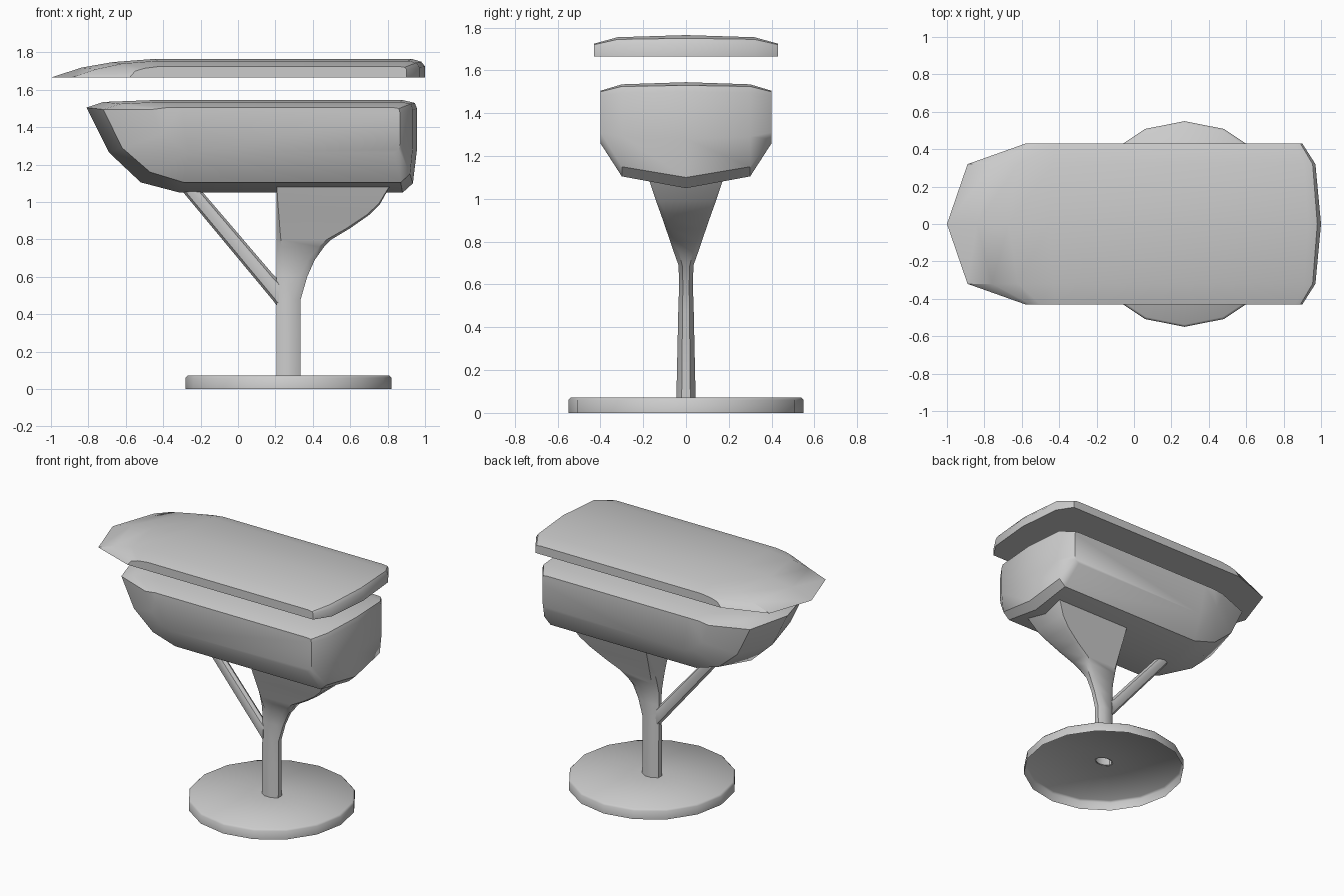
import bpy, bmesh
from math import cos, sin, pi


def loft(name, rings, cap_start=True, cap_end=True, angle=40):
    """Skin a list of equal-length closed rings into one mesh object."""
    bm = bmesh.new()
    vs = [[bm.verts.new(p) for p in r] for r in rings]
    n = len(rings[0])
    for a, b in zip(vs, vs[1:]):
        for i in range(n):
            j = (i + 1) % n
            bm.faces.new((a[i], a[j], b[j], b[i]))
    if cap_start:
        bm.faces.new(vs[0])
    if cap_end:
        bm.faces.new(vs[-1])
    bmesh.ops.recalc_face_normals(bm, faces=bm.faces)
    me = bpy.data.meshes.new(name)
    bm.to_mesh(me)
    bm.free()
    ob = bpy.data.objects.new(name, me)
    bpy.context.collection.objects.link(ob)
    bpy.ops.object.select_all(action='DESELECT')
    ob.select_set(True)
    bpy.context.view_layer.objects.active = ob
    bpy.ops.object.shade_smooth_by_angle(angle=angle * pi / 180)
    return ob


def mirrored_slices(slices):
    """Side profiles at y = outer, inner, 0 -> full set across the width."""
    def ring(y, prof):
        return [(x, y, z) for x, z in prof]
    return ([ring(-y, p) for y, p in slices]
            + [ring(y, p) for y, p in reversed(slices[:-1])])


# Lid: thin crowned shell with a pointed front
lid = [
    (0.43, [(-0.58, 1.665), (-0.55, 1.70), (-0.50, 1.715), (-0.42, 1.725),
            (0.86, 1.725), (0.89, 1.72), (0.90, 1.71), (0.90, 1.665)]),
    (0.32, [(-0.89, 1.665), (-0.76, 1.71), (-0.62, 1.74), (-0.43, 1.755),
            (0.91, 1.755), (0.955, 1.745), (0.97, 1.72), (0.97, 1.665)]),
    (0.0, [(-1.0, 1.665), (-0.84, 1.718), (-0.67, 1.748), (-0.45, 1.765),
           (0.93, 1.765), (0.98, 1.75), (1.0, 1.725), (1.0, 1.665)]),
]
loft("lid", mirrored_slices(lid))

# Body: boat-shaped box
body = [
    (0.40, [(-0.46, 1.495), (-0.38, 1.505), (-0.30, 1.505), (0.83, 1.505),
            (0.86, 1.50), (0.865, 1.48), (0.865, 1.31), (0.86, 1.28),
            (0.83, 1.26), (-0.26, 1.26), (-0.34, 1.28), (-0.41, 1.36)]),
    (0.30, [(-0.72, 1.495), (-0.63, 1.525), (-0.43, 1.535), (0.87, 1.535),
            (0.925, 1.525), (0.935, 1.495), (0.935, 1.29), (0.92, 1.15),
            (0.87, 1.105), (-0.29, 1.105), (-0.47, 1.16), (-0.62, 1.29)]),
    (0.0, [(-0.81, 1.505), (-0.72, 1.535), (-0.45, 1.545), (0.88, 1.545),
           (0.945, 1.53), (0.957, 1.50), (0.957, 1.28), (0.935, 1.10),
           (0.88, 1.05), (-0.31, 1.05), (-0.52, 1.105), (-0.69, 1.265)]),
]
loft("body", mirrored_slices(body))

# Post: slim column flaring backwards into a rectangular bracket
# each row: height, back x, half width, corner squareness 0..1
rows = [(0.07, 0.335, 0.045, 0), (0.48, 0.335, 0.036, 0), (0.60, 0.37, 0.032, 0),
        (0.69, 0.41, 0.035, 0.1), (0.76, 0.46, 0.06, 0.3), (0.80, 0.50, 0.073, 0.4),
        (0.86, 0.60, 0.094, 0.55), (0.93, 0.70, 0.118, 0.7),
        (0.99, 0.76, 0.14, 0.85), (1.08, 0.81, 0.17, 1.0)]
rings = []
for z, xr, w, k in rows:
    xl, c, h = 0.205, 0.035 * (1 - k) + 0.003, w * (0.45 + 0.53 * k)
    half = [(xl, h), (xl + c, w), (xr - c, w), (xr, h)]
    rings.append([(x, y, z) for x, y in half]
                 + [(x, -y, z) for x, y in reversed(half)])
loft("post", rings, cap_start=False)

# Brace: diagonal strut from the post up to the belly of the body
def strut_ring(cx, cz, hx, hz, hy, n=8):
    return [(cx + hx * cos(2 * pi * i / n), hy * sin(2 * pi * i / n),
             cz + hz * cos(2 * pi * i / n)) for i in range(n)]

loft("brace", [strut_ring(0.22, 0.505, 0, 0.075, 0.032),
               strut_ring(0.19, 0.54, 0, 0.07, 0.032),
               strut_ring(-0.26, 1.075, 0.052, 0, 0.032)])

# Base: sixteen-sided disc, open underneath, with the post's hole in its top
def base_ring(rx, ry, z, n=16):
    return [(0.27 + rx * cos(2 * pi * i / n), ry * sin(2 * pi * i / n), z)
            for i in range(n)]

loft("base", [base_ring(0.55, 0.55, 0), base_ring(0.55, 0.55, 0.06),
              base_ring(0.538, 0.538, 0.073), base_ring(0.062, 0.042, 0.073)],
     cap_start=False, cap_end=False, angle=50)
